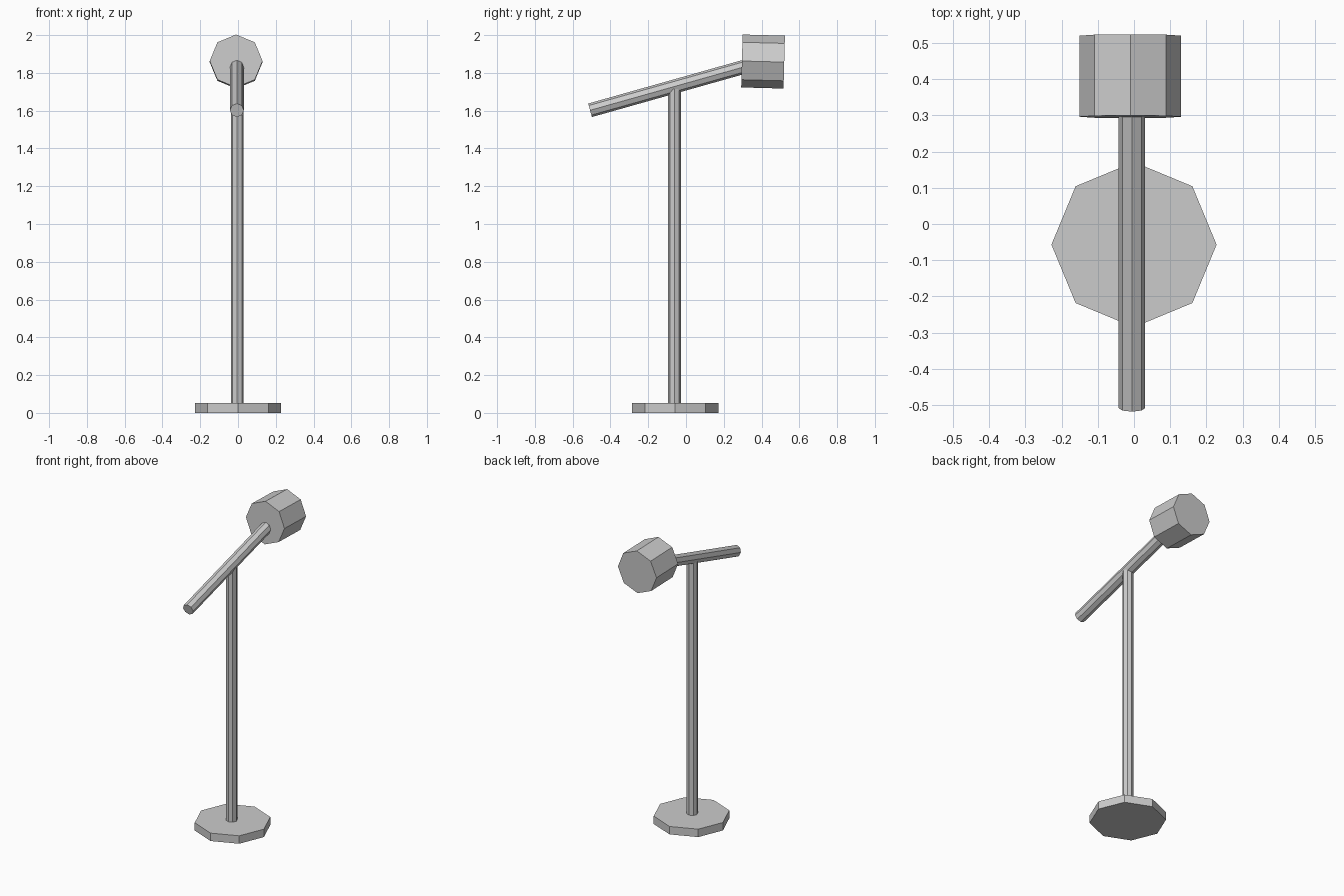
import bpy
import math
from mathutils import Vector

if "Cube" in bpy.data.objects:
    bpy.data.objects.remove(bpy.data.objects["Cube"])


def octagon_prism(name, start, end, radius):
    """Flat-shaded eight-sided prism running from start to end."""
    a, b = Vector(start), Vector(end)
    axis = b - a
    # tilt about x only, so one pair of corners stays level
    tilt = math.atan2(-axis.y, axis.z)
    bpy.ops.mesh.primitive_cylinder_add(vertices=8, radius=radius, depth=axis.length,
                                        location=(a + b) / 2, rotation=(tilt, 0, 0))
    bpy.context.object.name = name


# floor plate and upright
octagon_prism("base", (0, -0.057, 0), (0, -0.057, 0.052), 0.228)
octagon_prism("pole", (-0.004, -0.06, 0.04), (-0.004, -0.06, 1.715), 0.034)

# tilted boom and the head on its upper end
octagon_prism("boom_arm", (-0.006, -0.508, 1.602), (-0.006, 0.315, 1.834), 0.037)
octagon_prism("head", (-0.01, 0.296, 1.863), (-0.01, 0.520, 1.857), 0.14)
